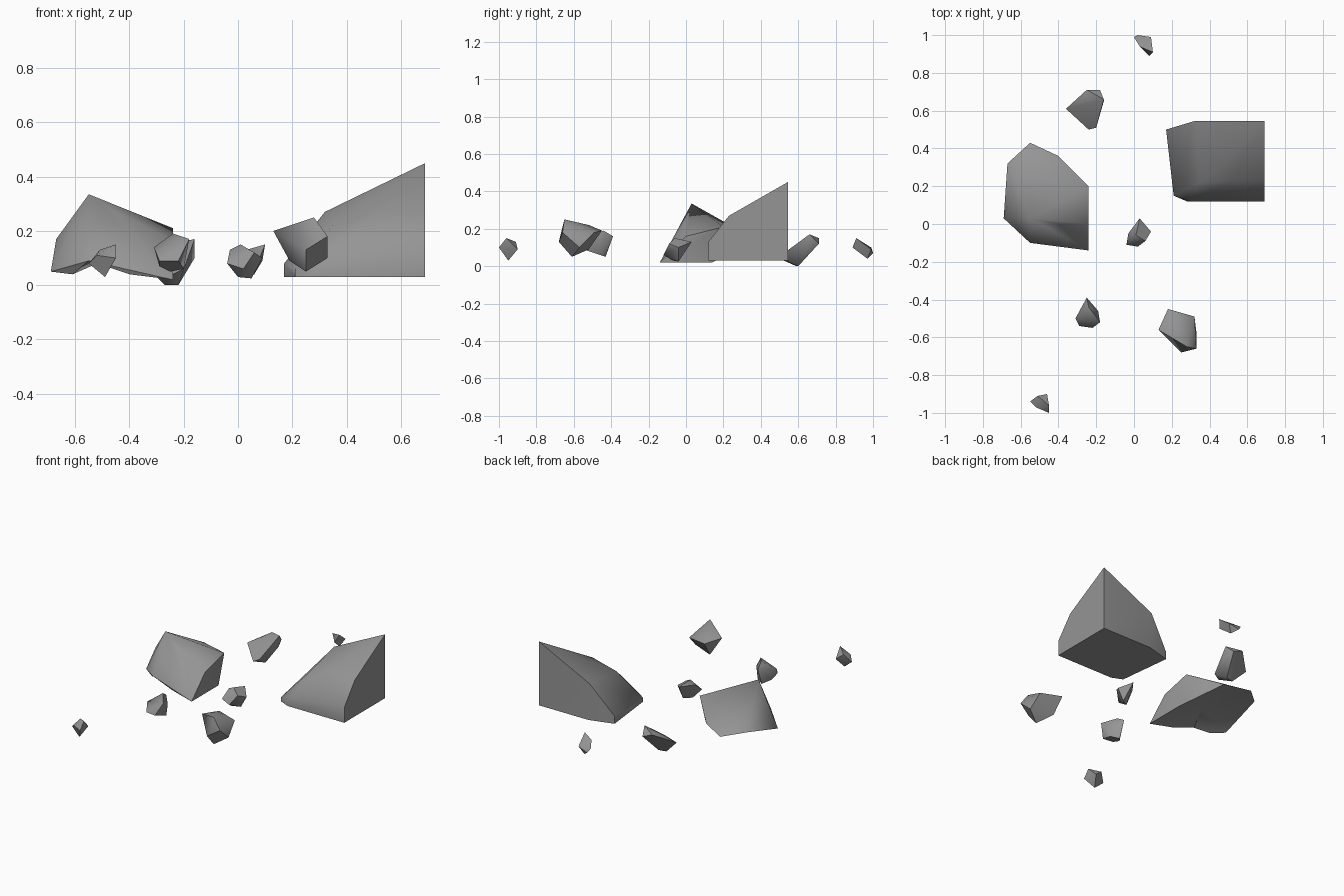
import bpy
import bmesh
import math
from mathutils import Vector

default_cube = bpy.data.objects.get("Cube")
if default_cube:
    bpy.data.objects.remove(default_cube, do_unlink=True)

# One plain stone colour
stone = bpy.data.materials.new("grey_stone")
stone.use_nodes = True
colour = (0.3, 0.3, 0.3, 1)
stone.diffuse_color = colour
shader = next(node for node in stone.node_tree.nodes if node.type == 'BSDF_PRINCIPLED')
shader.inputs["Base Color"].default_value = colour
shader.inputs["Roughness"].default_value = 0.9


def hollow_underside(bm, centre):
    """Replace the downward faces with a fan that rises to a centre point."""
    bm.normal_update()
    downward = [face for face in bm.faces if face.normal.z < -0.6]
    bmesh.ops.delete(bm, geom=downward, context='FACES')
    rim = [edge for edge in bm.edges if edge.is_boundary]
    middle = bm.verts.new(Vector(centre) / 100)
    for edge in rim:
        bm.faces.new((edge.verts[0], edge.verts[1], middle))


def rock(name, corners, hollow=None, crease=50):
    """Wrap a chipped stone around its corner points, given in hundredths."""
    bm = bmesh.new()
    for corner in corners:
        bm.verts.new(Vector(corner) / 100)
    hull = bmesh.ops.convex_hull(bm, input=bm.verts[:])
    spare = {item for item in hull["geom_interior"] + hull["geom_unused"]
             if isinstance(item, bmesh.types.BMVert)}
    bmesh.ops.delete(bm, geom=list(spare), context='VERTS')
    if hollow:
        hollow_underside(bm, hollow)
    else:
        bmesh.ops.dissolve_limit(bm, angle_limit=math.radians(3),
                                 verts=bm.verts[:], edges=bm.edges[:])
    bmesh.ops.recalc_face_normals(bm, faces=bm.faces[:])

    # Smooth across shallow chips, sharp at the strong breaks
    for face in bm.faces:
        face.smooth = True
    for edge in bm.edges:
        edge.smooth = edge.calc_face_angle(0) < math.radians(crease)

    mesh = bpy.data.meshes.new(name)
    bm.to_mesh(mesh)
    bm.free()
    mesh.materials.append(stone)
    obj = bpy.data.objects.new(name, mesh)
    bpy.context.collection.objects.link(obj)
    return obj


# Large wedge with two broken flat sides meeting at its peak
rock("large_wedge_rock", [
    (69, 54.5, 3), (69, 12, 3), (28, 12, 3), (21, 15, 3), (17, 50, 3), (33, 54.5, 3),
    (69, 54.5, 45), (69, 12, 13), (69, 23, 27), (52, 54.5, 34), (32, 54.5, 27),
    (52, 23, 27), (35, 22, 22), (21, 15, 6), (30, 12, 9), (17, 50, 8),
])

# Large slab with an arched underside and one flat broken end
rock("large_slab_rock", [
    (-69, 3, 5), (-61, -2, 4), (-55, -10, 9), (-40, -11, 4), (-24, -14, 2),
    (-24, 14, 2), (-40, 36, 13), (-55, 43, 11), (-67, 32, 13), (-67, 10, 17),
    (-55, 3, 33.5), (-40, 0, 24), (-24, 20, 21), (-24, 0, 16), (-38, 15, 25),
], hollow=(-45, 10, 11))

# Two middling stones
rock("front_stone", [
    (13, -56, 20), (18, -45, 19), (32, -49, 18), (33, -57, 10), (28, -65, 25),
    (25, -68, 13), (33, -66, 18), (25, -61, 5), (19, -52, 9), (21, -52, 22),
])
rock("back_stone", [
    (-36, 61, 9), (-27, 65, 14), (-25, 71, 15), (-18, 71, 12), (-16, 66, 17),
    (-16, 65, 10), (-20, 51, 6), (-24, 50, 4), (-27, 59, 0), (-22, 60, 0),
])

# Small scattered chips
rock("middle_chip", [
    (3, 3, 13), (9, -4, 10), (6, -9, 12), (2, -12, 6), (-4, -11, 8),
    (-3, -5, 13), (1, -6, 15), (5, -4, 2.5), (0, -7, 3),
])
rock("front_right_chip", [
    (-25, -39, 16), (-24, -44, 19), (-19, -46, 14), (-18, -52, 17), (-22, -55, 9),
    (-29, -54, 9), (-31, -50, 14), (-25, -43, 5), (-20, -46, 6), (-29, -48, 7),
])
rock("far_front_chip", [
    (-55, -94, 8), (-51, -91, 13), (-46, -90, 9), (-45, -96, 15),
    (-45, -100, 10), (-52, -97, 11), (-49, -95, 3),
])
rock("far_back_chip", [
    (0, 99, 10), (2, 100, 7), (9, 99, 9), (10, 91, 15),
    (8, 89, 10), (3, 94, 13), (6, 97, 4),
])
